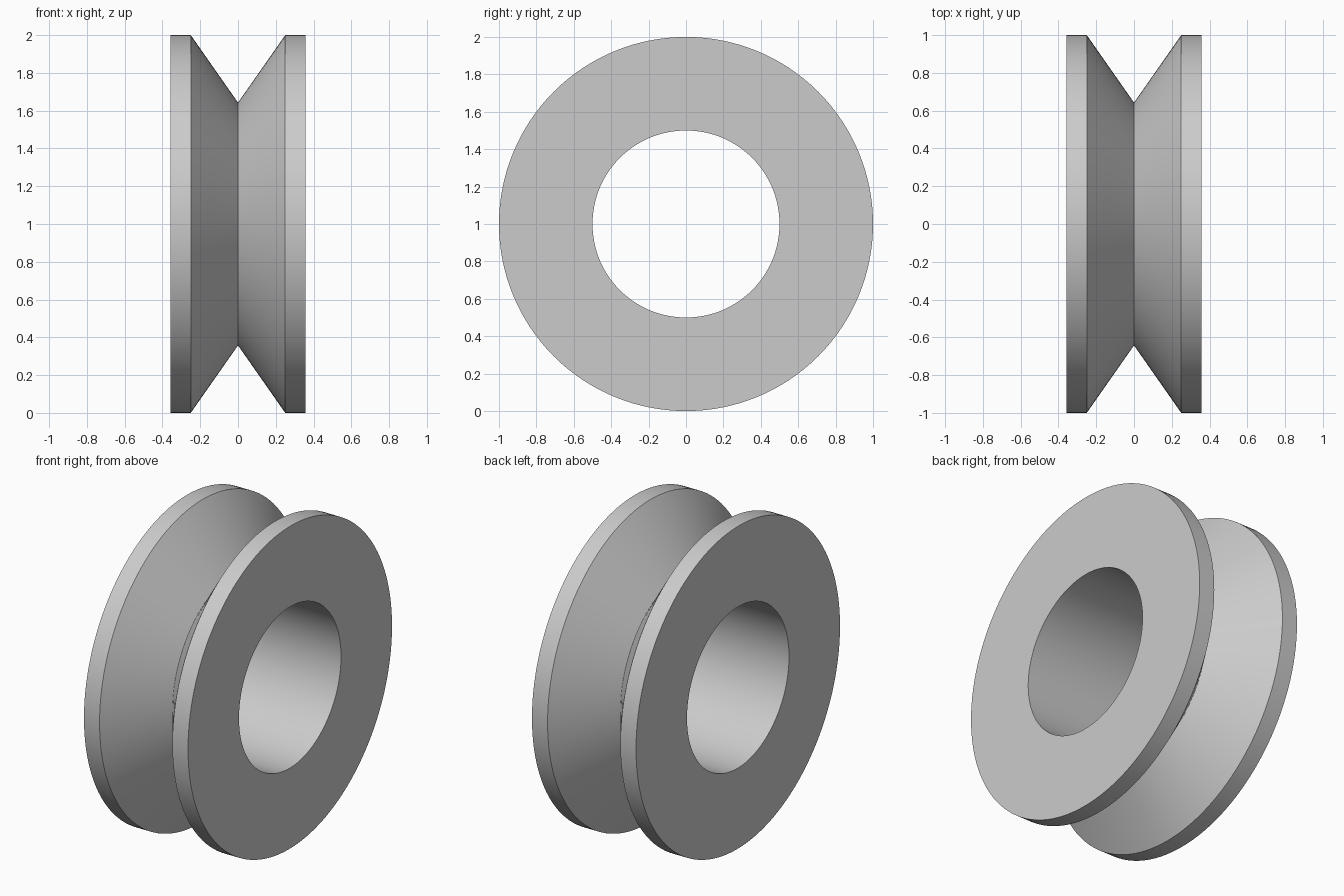
import bpy
import bmesh
import math
from mathutils import Vector

SEGMENTS = 128
HALF_WIDTH = 0.357
RIM_RADIUS = 1.0
BORE_RADIUS = 0.5
GROOVE_HALF_WIDTH = 0.25
GROOVE_RADIUS = 0.643

cube = bpy.data.objects.get("Cube")
if cube:
    bpy.data.objects.remove(cube, do_unlink=True)

# Plain grey metal
grey = bpy.data.materials.new("grey_metal")
grey.use_nodes = True
colour = (0.6, 0.6, 0.6, 1.0)
grey.diffuse_color = colour
grey.node_tree.nodes["Principled BSDF"].inputs["Base Color"].default_value = colour

# Half cross-section (x, radius), mirrored across the groove bottom
half = [
    (GROOVE_HALF_WIDTH, RIM_RADIUS),
    (HALF_WIDTH, RIM_RADIUS),
    (HALF_WIDTH, BORE_RADIUS),
]
profile = [(0, GROOVE_RADIUS)] + half + [(-x, r) for x, r in reversed(half)]

# Revolve the closed cross-section around the x axis
bm = bmesh.new()
verts = [bm.verts.new((x, 0, r)) for x, r in profile]
edges = [bm.edges.new((a, b)) for a, b in zip(verts, verts[1:] + verts[:1])]
bmesh.ops.spin(bm, geom=verts + edges, cent=Vector(), axis=(1, 0, 0),
               angle=math.tau, steps=SEGMENTS, use_merge=True)
bmesh.ops.remove_doubles(bm, verts=bm.verts, dist=0.0001)
bmesh.ops.recalc_face_normals(bm, faces=bm.faces)

mesh = bpy.data.meshes.new("grooved_wheel")
bm.to_mesh(mesh)
bm.free()
mesh.materials.append(grey)

# Grooved wheel standing on its rim
wheel = bpy.data.objects.new("grooved_wheel", mesh)
wheel.location.z = RIM_RADIUS
bpy.context.collection.objects.link(wheel)

# Smooth round surfaces, sharp corners
bpy.context.view_layer.objects.active = wheel
wheel.select_set(True)
bpy.ops.object.shade_smooth_by_angle(angle=math.radians(30))
